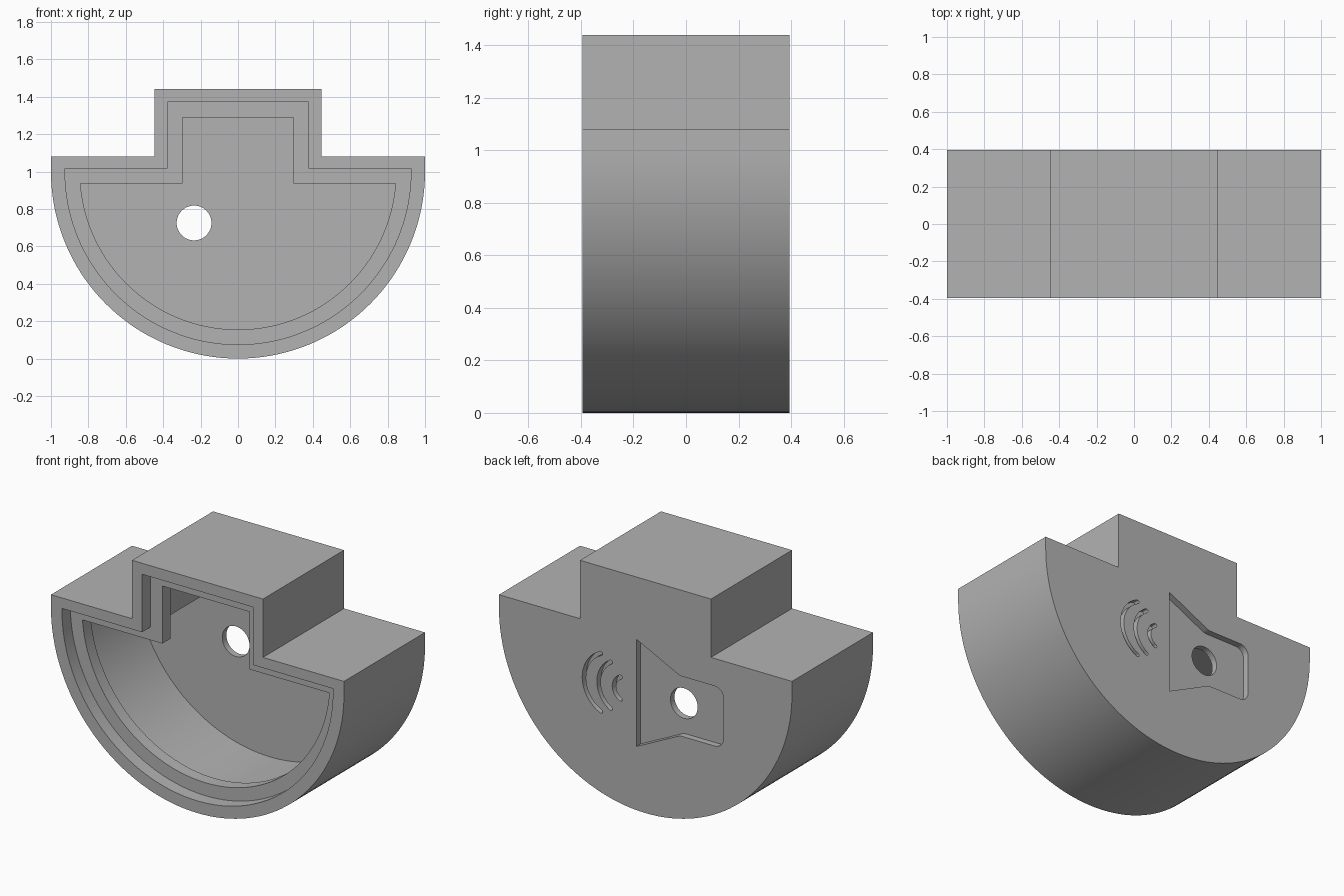
import bpy
import bmesh
from math import cos, sin, pi, radians, atan2, tan
from mathutils import Vector

if "Cube" in bpy.data.objects:
    bpy.data.objects.remove(bpy.data.objects["Cube"])

HALF = 0.395      # half the depth of the housing
ENGRAVE = 0.04    # depth of the cuts in the back
MID_Z = 0.725     # height of the back symbol

grey = bpy.data.materials.new("plain grey")
grey.use_nodes = True
grey.diffuse_color = (0.45, 0.45, 0.45, 1)
grey.node_tree.nodes["Principled BSDF"].inputs["Base Color"].default_value = (0.45, 0.45, 0.45, 1)


def prism(name, outline, y0, y1):
    """Extrude an (x, z) outline from y0 to y1."""
    bm = bmesh.new()
    face = bm.faces.new([bm.verts.new((x, y0, z)) for x, z in outline])
    new = bmesh.ops.extrude_face_region(bm, geom=[face])["geom"]
    bmesh.ops.translate(bm, vec=(0, y1 - y0, 0),
                        verts=[v for v in new if isinstance(v, bmesh.types.BMVert)])
    bmesh.ops.recalc_face_normals(bm, faces=bm.faces)
    mesh = bpy.data.meshes.new(name)
    bm.to_mesh(mesh)
    bm.free()
    mesh.materials.append(grey)
    obj = bpy.data.objects.new(name, mesh)
    bpy.context.collection.objects.link(obj)
    return obj


def arc(cx, cz, r, start, end, steps):
    angles = [radians(start + (end - start) * i / steps) for i in range(steps + 1)]
    return [(cx + r * cos(a), cz + r * sin(a)) for a in angles]


def bowl(radius, shoulder, step, top):
    """Half round outline with a raised block on its flat top."""
    start = 0 if shoulder >= 1 else -math_angle(radius, shoulder)
    bottom = arc(0, 1, radius, start, -180 - start, 72)
    ends = [(-radius, shoulder)] if shoulder > 1 else []
    block = [(-step, shoulder), (-step, top), (step, top), (step, shoulder)]
    return bottom + ends + block + [(-x, z) for x, z in ends]


def math_angle(radius, shoulder):
    return atan2(1 - shoulder, radius) * 180 / pi


def rounded(corners):
    """Round each (x, z, radius) corner; zero keeps it sharp."""
    out = []
    for i, (x, z, r) in enumerate(corners):
        p = Vector((x, z))
        a = (Vector(corners[i - 1][:2]) - p).normalized()
        b = (Vector(corners[(i + 1) % len(corners)][:2]) - p).normalized()
        if r == 0:
            out.append((x, z))
            continue
        half = a.angle(b) / 2
        centre = p + (a + b).normalized() * r / sin(half)
        s = p + a * r / tan(half) - centre
        turn = s.angle_signed(p + b * r / tan(half) - centre)
        for k in range(9):
            t = -turn * k / 8
            out.append((centre.x + s.x * cos(t) - s.y * sin(t),
                        centre.y + s.x * sin(t) + s.y * cos(t)))
    return out


def wave(cx, r, spread, width=0.024):
    """Curved slot with round ends, bulging to the model's left."""
    w, a = width / 2, radians(spread)
    ex, ez = r * cos(a), r * sin(a)
    return (arc(cx, MID_Z, r + w, -spread, spread, 24)
            + arc(cx + ex, MID_Z + ez, w, spread, spread + 180, 8)[1:-1]
            + arc(cx, MID_Z, r - w, spread, -spread, 24)
            + arc(cx + ex, MID_Z - ez, w, 180 - spread, 360 - spread, 8)[1:-1])


# Housing
housing = prism("housing", bowl(1, 1.08, 0.447, 1.44), -HALF, HALF)
cavity = bowl(0.925, 1.015, 0.378, 1.372)

# Lid seat, retaining lip opening and inner cavity
cutters = [
    prism("seat_cutter", cavity, -0.5, -0.313),
    prism("cavity_cutter", cavity, -0.235, 0.315),
    prism("lip_cutter", bowl(0.845, 0.935, 0.297, 1.29), -0.35, 0),
]

# Horn-shaped recess and the round hole through it
upper = [(0.061, 0.33, 0), (-0.235, 0.185, 0.08), (-0.532, 0.185, 0.06)]
horn = [(x, MID_Z + h, r) for x, h, r in upper]
horn += [(x, MID_Z - h, r) for x, h, r in reversed(upper)]
cutters.append(prism("horn_cutter", rounded(horn), HALF - ENGRAVE, 0.5))
cutters.append(prism("hole_cutter", arc(-0.235, MID_Z, 0.093, 0, 354.375, 63), 0.2, 0.6))

# Three sound wave slots
for cx, r, spread in [(0.14, 0.075, 66), (0.155, 0.165, 60), (0.225, 0.195, 66)]:
    cutters.append(prism("wave_cutter", wave(cx, r, spread), HALF - ENGRAVE, 0.5))

bpy.context.view_layer.objects.active = housing
housing.select_set(True)
for cutter in cutters:
    cutter.hide_render = True
    mod = housing.modifiers.new("cut", "BOOLEAN")
    mod.operation, mod.solver, mod.object = "DIFFERENCE", "EXACT", cutter
    bpy.ops.object.modifier_apply(modifier=mod.name)
    bpy.data.objects.remove(cutter)

bpy.ops.object.shade_smooth_by_angle(angle=radians(30))
